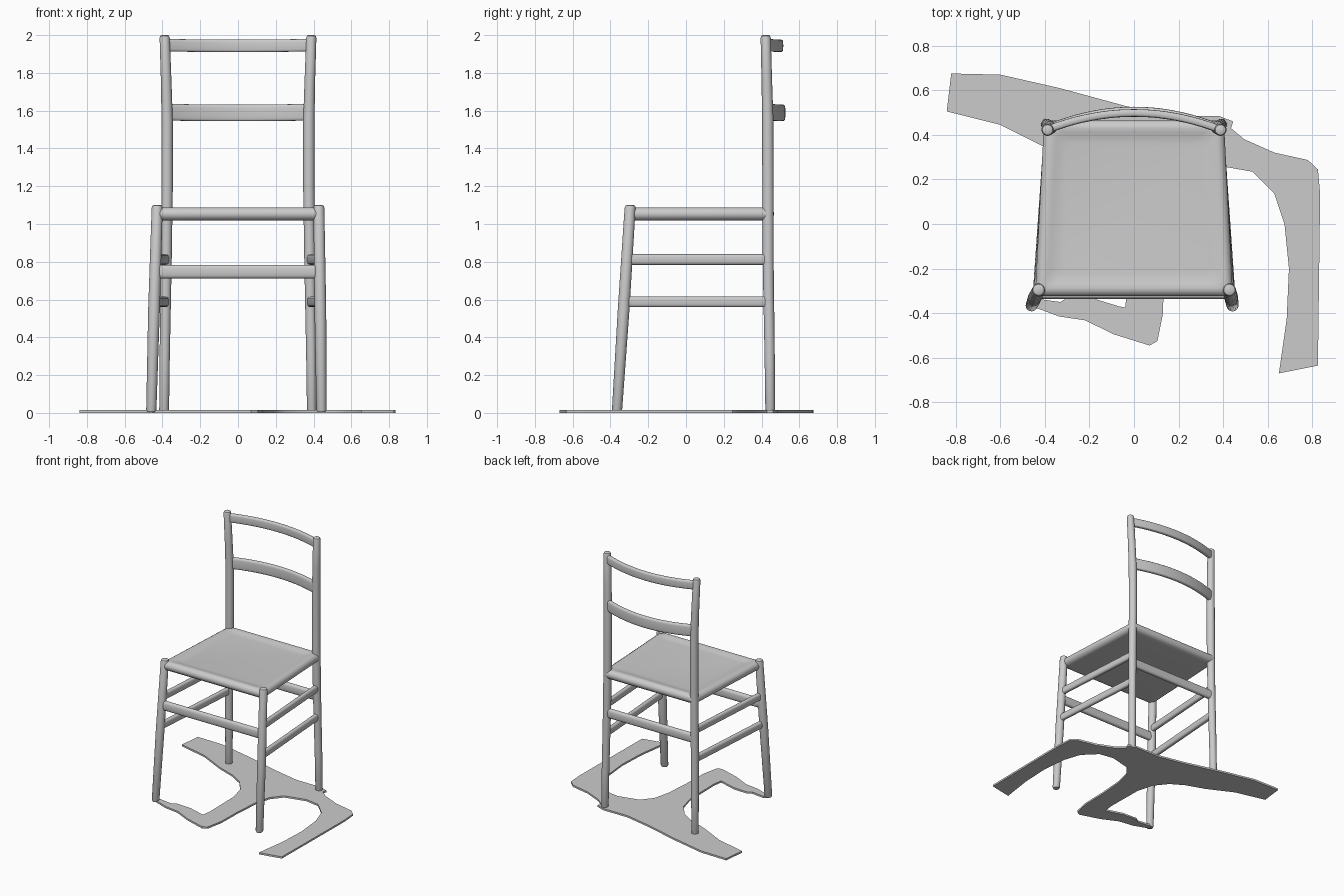
import bpy, bmesh, math
from mathutils import Vector

if "Cube" in bpy.data.objects:
    bpy.data.objects.remove(bpy.data.objects["Cube"])


def finish(name, bm):
    bmesh.ops.recalc_face_normals(bm, faces=bm.faces)
    me = bpy.data.meshes.new(name)
    bm.to_mesh(me)
    bm.free()
    ob = bpy.data.objects.new(name, me)
    bpy.context.collection.objects.link(ob)
    return ob


def loft(name, rings):
    """Skin a list of equal-length point rings and cap both ends."""
    bm = bmesh.new()
    loops = [[bm.verts.new(p) for p in r] for r in rings]
    n = len(loops[0])
    for a, b in zip(loops, loops[1:]):
        for i in range(n):
            j = (i + 1) % n
            bm.faces.new((a[i], a[j], b[j], b[i]))
    bm.faces.new(loops[0])
    bm.faces.new(loops[-1])
    return finish(name, bm)


def post(name, stations, n=20):
    """Upright round post from (x, y, z, radius) stations."""
    return loft(name, [[(x + r * math.cos(2 * math.pi * i / n),
                         y + r * math.sin(2 * math.pi * i / n), z) for i in range(n)]
                       for x, y, z, r in stations])


def bar(name, path, thick, high, power=0.7, n=20):
    """Horizontal bar with a softened oval section swept along a path."""
    path = [Vector(p) for p in path]
    soft = lambda c: math.copysign(abs(c) ** power, c)
    rings = []
    for k, p in enumerate(path):
        t = path[min(k + 1, len(path) - 1)] - path[max(k - 1, 0)]
        side = t.cross(Vector((0, 0, 1))).normalized()
        ang = [2 * math.pi * i / n for i in range(n)]
        rings.append([p + side * soft(math.cos(a)) * thick / 2
                      + Vector((0, 0, soft(math.sin(a)) * high / 2)) for a in ang])
    return loft(name, rings)


# Legs and side stretchers
for tag, s, foot in (("left", -1, 0.459), ("right", 1, 0.442)):
    post("back_leg_" + tag, [
        (s * .391, .446, .006, .022), (s * .391, .446, .016, .026), (s * .388, .443, .3, .027),
        (s * .38, .435, .8, .029), (s * .375, .434, 1.2, .030), (s * .375, .433, 1.55, .030),
        (s * .380, .428, 1.75, .028), (s * .388, .422, 1.985, .027),
        (s * .388, .422, 1.996, .023), (s * .388, .422, 2.0, .016)])
    post("front_leg_" + tag, [
        (s * foot, -.366, .006, .022), (s * foot, -.365, .016, .027),
        (s * (foot * .5 + .215), -.330, .55, .031), (s * .428, -.296, 1.085, .029),
        (s * .428, -.295, 1.097, .025), (s * .428, -.295, 1.101, .017)])
    for level, z, x0, x1, y0 in (("upper", .812, .432, .382, -.315), ("lower", .588, .437, .384, -.328)):
        bar("side_stretcher_%s_%s" % (level, tag), [(s * x0, y0, z), (s * x1, .437, z)], .036, .056)

# Front and back stretchers
bar("front_stretcher", [(-.435, -.317, .748), (.435, -.317, .748)], .04, .072)
bar("back_stretcher", [(-.38, .437, .748), (.38, .437, .748)], .04, .072)

# Curved backrest slats
for name, z, high, x, y_end, y_mid in (("top_slat", 1.943, .066, .386, .424, .498),
                                       ("lower_slat", 1.588, .088, .375, .434, .509)):
    path = [(x * u, y_mid - (y_mid - y_end) * u * u, z + .004 * u * u)
            for u in [i / 10 - 1 for i in range(21)]]
    bar(name, path, .034, high, .5)


# Woven seat wrapped round its rails
def seat_ring(inset, z, r=.035):
    ring = []
    for x, y, a0 in ((.442, -.323, -90), (.405, .465, 0), (-.405, .465, 90), (-.442, -.323, 180)):
        cx = x - math.copysign(inset + r, x)
        cy = y - math.copysign(inset + r, y)
        for k in range(6):
            a = math.radians(a0 + 18 * k)
            ring.append((cx + r * math.cos(a), cy + r * math.sin(a), z))
    return ring


loft("seat", [seat_ring(i, z) for i, z in (
    (.045, 1.018), (.022, 1.02), (.008, 1.03), (0, 1.045), (0, 1.062), (.008, 1.077),
    (.022, 1.086), (.036, 1.088), (.055, 1.084), (.075, 1.078), (.10, 1.075))])

# Flat floor silhouette below the chair
outline = [
    (-.84, .505), (-.60, .445), (-.47, .38), (-.40, .345), (-.25, .29), (-.15, .23), (-.07, .13),
    (-.035, 0), (-.03, -.30), (-.04, -.375), (-.065, -.37), (-.18, -.335), (-.30, -.33),
    (-.33, -.35), (-.44, -.335), (-.47, -.365), (-.335, -.415), (-.22, -.432), (-.09, -.495),
    (.07, -.545), (.105, -.525), (.13, -.40), (.135, -.2), (.15, 0), (.18, .13), (.25, .215),
    (.415, .255), (.53, .235), (.63, .135), (.675, 0), (.695, -.20), (.685, -.425), (.65, -.67),
    (.825, -.635), (.835, .135), (.825, .245), (.78, .287), (.63, .32), (.495, .38), (.435, .43),
    (.445, .46), (.38, .485), (.17, .485), (-.04, .53), (-.335, .61), (-.60, .67), (-.82, .675)]
loft("floor_silhouette", [[(x, y, z) for x, y in outline] for z in (0, .014)])

bpy.ops.object.select_all(action='SELECT')
bpy.context.view_layer.objects.active = bpy.data.objects["seat"]
bpy.ops.object.shade_smooth_by_angle(angle=math.radians(40))
